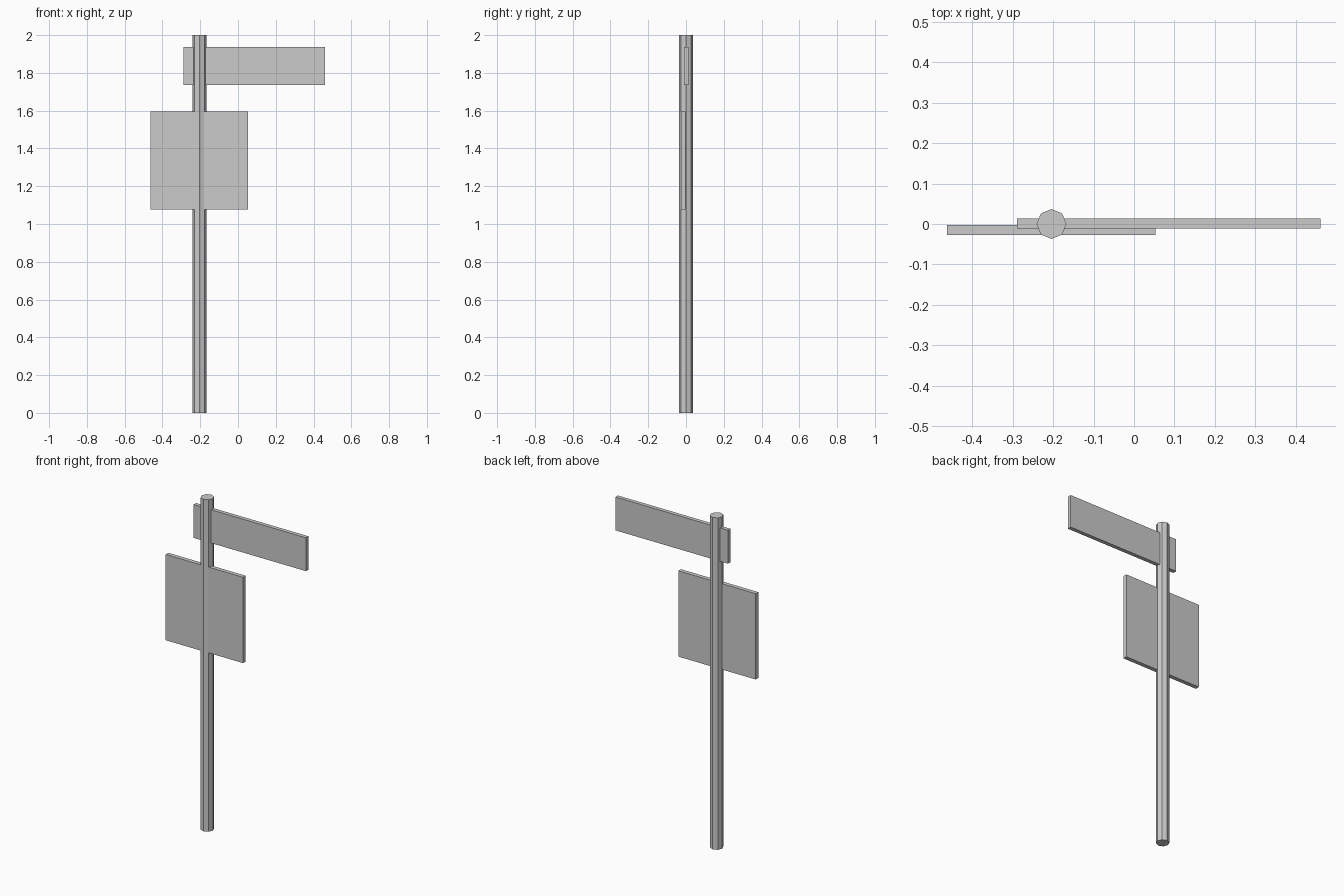
import bpy

if "Cube" in bpy.data.objects:
    bpy.data.objects.remove(bpy.data.objects["Cube"])


def board(name, x, y, z):
    """Box spanning the given (min, max) ranges."""
    spans = (x, y, z)
    bpy.ops.mesh.primitive_cube_add(size=1, location=[(a + b) / 2 for a, b in spans])
    ob = bpy.context.object
    ob.name = name
    ob.scale = [b - a for a, b in spans]
    bpy.ops.object.transform_apply(location=False, rotation=False, scale=True)
    return ob


# Octagonal pole, corners on the axes
bpy.ops.mesh.primitive_cylinder_add(vertices=8, radius=0.037, depth=2,
                                    location=(-0.204, 0, 1))
bpy.context.object.name = "pole"

# Long street sign near the top, square sign below it
board("upper_sign", (-0.289, 0.461), (-0.011, 0.013), (1.735, 1.936))
board("square_sign", (-0.463, 0.053), (-0.027, -0.002), (1.078, 1.595))
